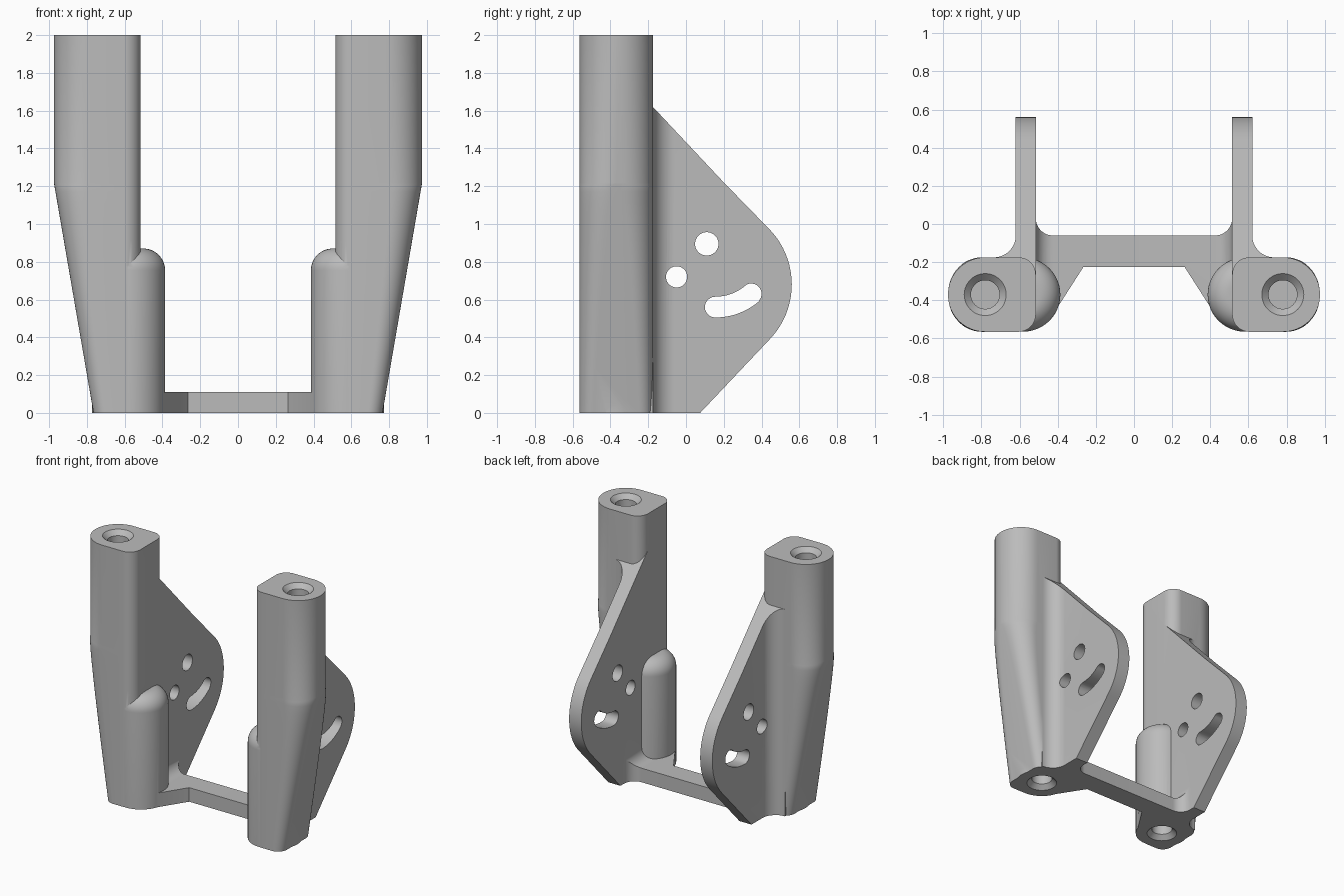
import bpy, bmesh
from math import sin, cos, pi, radians, sqrt

if "Cube" in bpy.data.objects:
    bpy.data.objects.remove(bpy.data.objects["Cube"])

grey = bpy.data.materials.new("plain_grey")
grey.use_nodes = True
grey.diffuse_color = (0.5, 0.5, 0.5, 1)
grey.node_tree.nodes["Principled BSDF"].inputs["Base Color"].default_value = (0.5, 0.5, 0.5, 1)

COL_Y, HALF = -0.37, 0.195          # column centre line and half depth
INNER, PLATE_OUT = 0.515, 0.62      # plate faces
BOSS_X, TOP_X = 0.58, 0.78          # lower and upper screw axes


def arc(cx, cy, r, a0, a1, n=12):
    angles = [radians(a0 + (a1 - a0) * i / n) for i in range(n + 1)]
    return [(cx + r * cos(a), cy + r * sin(a)) for a in angles]


def loft(name, rings):
    """Skin a list of equal-length rings and cap both ends."""
    bm = bmesh.new()
    rows = [[bm.verts.new(p) for p in ring] for ring in rings]
    n = len(rows[0])
    for a, b in zip(rows, rows[1:]):
        for i in range(n):
            j = (i + 1) % n
            bm.faces.new((a[i], a[j], b[j], b[i]))
    bm.faces.new(rows[0])
    bm.faces.new(rows[-1])
    bmesh.ops.recalc_face_normals(bm, faces=bm.faces)
    mesh = bpy.data.meshes.new(name)
    bm.to_mesh(mesh)
    bm.free()
    mesh.materials.append(grey)
    ob = bpy.data.objects.new(name, mesh)
    bpy.context.collection.objects.link(ob)
    return ob


def prism(name, pts, axis, lo, hi):
    place = {"x": lambda a, b, h: (h, a, b),
             "y": lambda a, b, h: (a, h, b),
             "z": lambda a, b, h: (a, b, h)}[axis]
    return loft(name, [[place(a, b, h) for a, b in pts] for h in (lo, hi)])


def lathe(name, profile, x, n=48):
    return loft(name, [[(x + r * cos(2 * pi * i / n), COL_Y + r * sin(2 * pi * i / n), z)
                        for i in range(n)] for r, z in profile])


def combine(target, other, operation):
    mod = target.modifiers.new("combine", "BOOLEAN")
    mod.operation, mod.solver, mod.object = operation, "EXACT", other
    bpy.context.view_layer.objects.active = target
    bpy.ops.object.modifier_apply(modifier=mod.name)
    bpy.data.objects.remove(other)


# Column: rounded section, outer side tapering to a flat below the shoulder
def column_ring(z):
    t = max(0, 1 - z / 1.22)
    x, w = 0.975 - 0.21 * t, 0.002 + 0.118 * sqrt(t)
    r, c = HALF - w, 0.09
    pts = (arc(x - r, COL_Y - w, r, -90, 0) + arc(x - r, COL_Y + w, r, 0, 90)
           + arc(INNER + c, COL_Y + HALF - c, c, 90, 180)
           + arc(INNER + c, COL_Y - HALF + c, c, 180, 270))
    return [(px, py, z) for px, py in pts]


shoulder = 1.22
heights = [shoulder * (1 - (i / 10) ** 2) for i in range(10, -1, -1)]
body = loft("bracket", [column_ring(z) for z in heights + [2.0]])

# Round boss with a softened top
boss_r, soft = HALF - 0.001, 0.115
boss = lathe("boss", [(boss_r, 0)] + arc(boss_r - soft, 0.87 - soft, soft, 0, 90), BOSS_X)

# Side plate: its outline crossed with a thickness profile that blends into the column
outline = ([(-0.27, 0), (0.075, 0)] + arc(0.14, 0.68, 0.42, -45, 45, 20)
           + [(0.2, 1.22), (-0.18, 1.625), (-0.27, 1.72)])
plate = prism("side_plate", outline, "x", 0.4, 0.9)
blend = 0.115
thickness = ([(INNER, -0.4), (INNER, 0.7), (PLATE_OUT, 0.7)]
             + arc(PLATE_OUT + blend, -0.175 + blend, blend, 180, 270)
             + [(PLATE_OUT + blend, -0.4)])
combine(plate, prism("thickness", thickness, "z", -0.1, 1.9), "INTERSECT")

# Pivot hole, bolt hole and curved slot through the plate
slot = (arc(0.155, 0.86, 0.355, -90, -50) + arc(0.345, 0.63, 0.055, -50, 130)[1:-1]
        + arc(0.155, 0.86, 0.245, -50, -90) + arc(0.155, 0.56, 0.055, 90, 270)[1:-1])
for pts in (arc(0.11, 0.895, 0.062, 0, 350, 35), arc(-0.05, 0.72, 0.056, 0, 350, 35), slot):
    combine(plate, prism("plate_cutter", pts, "x", 0.4, 0.9), "DIFFERENCE")

# Half of the cross bar, blended into the plate sideways and upwards
f = 0.09
plan = ([(0, -0.225), (0.265, -0.225), (0.425, -0.475), (0.56, -0.45), (0.56, -0.06 + f)]
        + arc(INNER - f, -0.06 + f, f, 0, -90) + [(0, -0.06)])
bar = prism("cross_bar", plan, "z", 0, 0.4)
rise = ([(-0.1, -0.1), (0.6, -0.1), (0.6, 0.11 + f)]
        + arc(INNER - f, 0.11 + f, f, 0, -90) + [(-0.1, 0.11)])
combine(bar, prism("rise", rise, "y", -0.7, 0.3), "INTERSECT")

for part in (boss, plate, bar):
    combine(body, part, "UNION")

# Countersunk screw holes at the top and the foot
screw = [(0.12, -0.01), (0.075, 0.035), (0.075, 0.5)]
combine(body, lathe("foot_cutter", screw, BOSS_X), "DIFFERENCE")
combine(body, lathe("top_cutter", [(r, 2 - z) for r, z in screw], TOP_X), "DIFFERENCE")

# Open the centre face and mirror to the other side
bm = bmesh.new()
bm.from_mesh(body.data)
middle = [fc for fc in bm.faces if all(abs(v.co.x) < 1e-4 for v in fc.verts)]
bmesh.ops.delete(bm, geom=middle, context="FACES")
bm.to_mesh(body.data)
bm.free()
mirror = body.modifiers.new("mirror", "MIRROR")
mirror.use_clip = True
bpy.context.view_layer.objects.active = body
bpy.ops.object.modifier_apply(modifier=mirror.name)

bpy.ops.object.select_all(action="DESELECT")
body.select_set(True)
bpy.ops.object.shade_smooth_by_angle(angle=radians(25))
